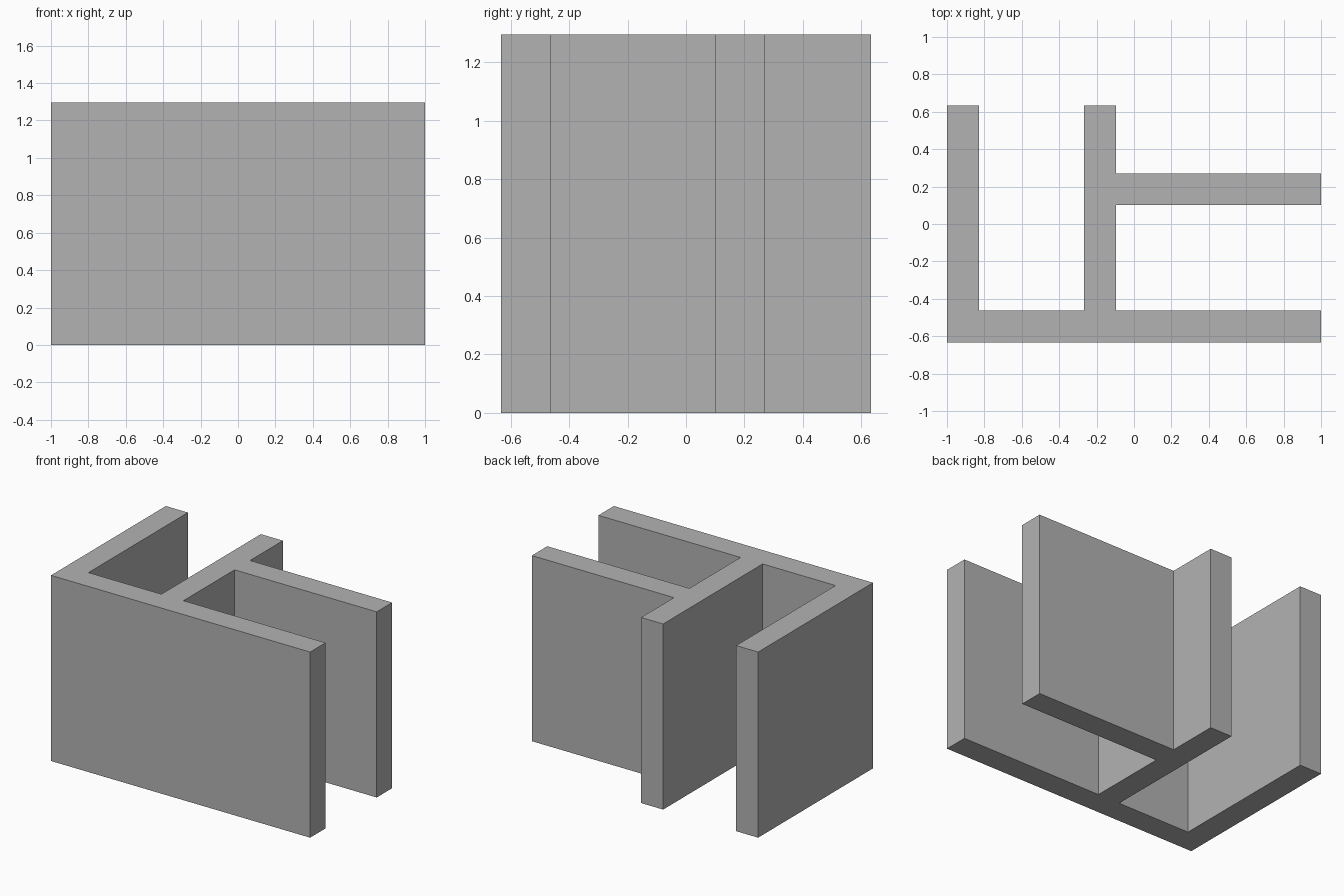
import bpy
import bmesh

cube = bpy.data.objects.get("Cube")
if cube:
    bpy.data.objects.remove(cube, do_unlink=True)

HEIGHT = 1.295
X_LEFT, X_LEFT_IN, X_MID, X_MID_IN, X_END = -1.0, -0.83, -0.267, -0.097, 1.0
Y_FRONT, Y_FRONT_IN, Y_ARM, Y_ARM_IN, Y_BACK = -0.633, -0.463, 0.101, 0.271, 0.633

# Single plain grey
grey = bpy.data.materials.new("plain grey")
grey.use_nodes = True
colour = (0.45, 0.45, 0.45, 1)
grey.diffuse_color = colour
grey.node_tree.nodes["Principled BSDF"].inputs["Base Color"].default_value = colour

# Plan outline: long front wall, two walls running back, one side arm
outline = [
    (X_LEFT, Y_FRONT), (X_END, Y_FRONT), (X_END, Y_FRONT_IN),
    (X_MID_IN, Y_FRONT_IN), (X_MID_IN, Y_ARM), (X_END, Y_ARM),
    (X_END, Y_ARM_IN), (X_MID_IN, Y_ARM_IN), (X_MID_IN, Y_BACK),
    (X_MID, Y_BACK), (X_MID, Y_FRONT_IN), (X_LEFT_IN, Y_FRONT_IN),
    (X_LEFT_IN, Y_BACK), (X_LEFT, Y_BACK),
]

# Extrude the outline into one solid bracket
bm = bmesh.new()
base = bm.faces.new([bm.verts.new((x, y, 0)) for x, y in outline])
extruded = bmesh.ops.extrude_face_region(bm, geom=[base], use_keep_orig=True)
top = [v for v in extruded["geom"] if isinstance(v, bmesh.types.BMVert)]
bmesh.ops.translate(bm, verts=top, vec=(0, 0, HEIGHT))
bmesh.ops.recalc_face_normals(bm, faces=bm.faces)

mesh = bpy.data.meshes.new("channel_bracket")
bm.to_mesh(mesh)
bm.free()
mesh.materials.append(grey)
bpy.context.collection.objects.link(bpy.data.objects.new("channel_bracket", mesh))
